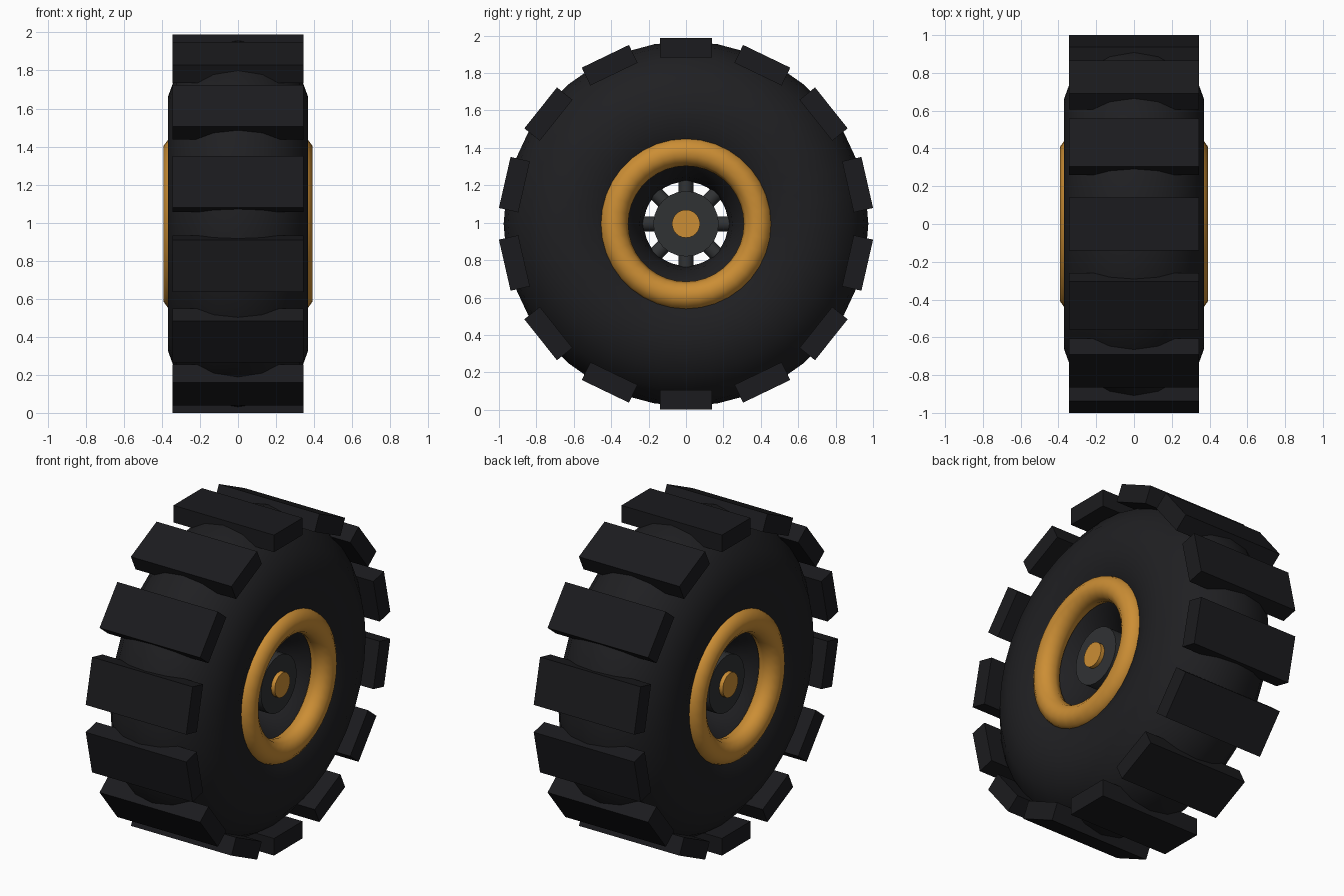
import bpy
from math import pi, sin, cos, radians

if "Cube" in bpy.data.objects:
    bpy.data.objects.remove(bpy.data.objects["Cube"])

ZC = 0.994            # axle height
TREADS, SPOKES = 14, 8


def material(name, rgb):
    m = bpy.data.materials.new(name)
    m.diffuse_color = (*rgb, 1)
    m.use_nodes = True
    m.node_tree.nodes["Principled BSDF"].inputs["Base Color"].default_value = m.diffuse_color
    return m


RUBBER = material("rubber", (0.014, 0.014, 0.016))
BLOCK = material("tread_rubber", (0.011, 0.011, 0.013))
GOLD = material("gold_paint", (0.60, 0.27, 0.035))
STEEL = material("dark_steel", (0.03, 0.032, 0.034))


def finish(name, mat, smooth=True):
    ob = bpy.context.object
    ob.name = name
    ob.data.materials.append(mat)
    if smooth:
        bpy.ops.object.shade_smooth_by_angle(angle=radians(45))
    return ob


def ring(name, x, major, minor, segs, mat):
    bpy.ops.mesh.primitive_torus_add(
        major_radius=major, minor_radius=minor, major_segments=36,
        minor_segments=segs, location=(x, 0, ZC), rotation=(0, pi / 2, 0))
    return finish(name, mat)


def axle_cylinder(name, radius, length, mat):
    bpy.ops.mesh.primitive_cylinder_add(
        vertices=24, radius=radius, depth=length,
        location=(0, 0, ZC), rotation=(0, pi / 2, 0))
    return finish(name, mat)


# Tyre carcass
ring("tyre", 0, 0.60, 0.375, 18, RUBBER)

# Rim rings on both sides
for side, x in (("left", -0.32), ("right", 0.32)):
    ring(f"rim_{side}", x, 0.385, 0.076, 10, GOLD)

# Hub, with the axle showing as a cap at both ends
axle_cylinder("hub", 0.175, 0.56, STEEL)
axle_cylinder("axle", 0.075, 0.61, GOLD)

# Spokes from hub to tyre
for i in range(SPOKES):
    a = 2 * pi * i / SPOKES
    r = 0.18
    bpy.ops.mesh.primitive_cylinder_add(
        vertices=12, radius=0.04, depth=0.20,
        location=(0, -r * sin(a), ZC + r * cos(a)), rotation=(a, 0, 0))
    finish(f"spoke_{i + 1}", STEEL)

# Tread blocks
for i in range(TREADS):
    a = 2 * pi * i / TREADS
    r = 0.941
    bpy.ops.mesh.primitive_cube_add(
        size=1, location=(0, -r * sin(a), ZC + r * cos(a)), rotation=(a, 0, 0))
    bpy.context.object.scale = (0.69, 0.28, 0.106)
    finish(f"tread_block_{i + 1}", BLOCK, smooth=False)
